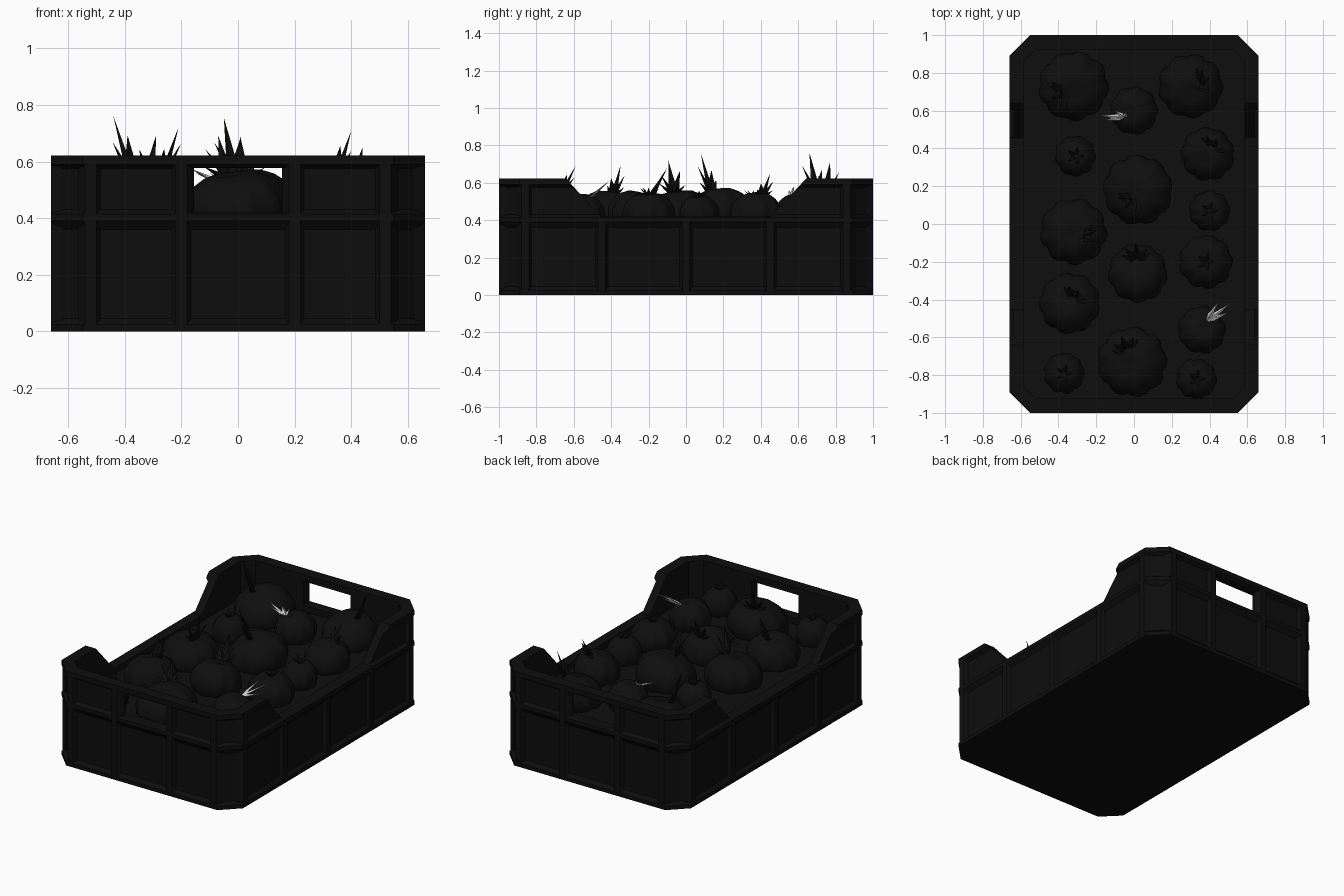
import bpy, bmesh, math, random
from mathutils import Vector, Euler

random.seed(4)
if "Cube" in bpy.data.objects:
    bpy.data.objects.remove(bpy.data.objects["Cube"])


def material(name, value):
    m = bpy.data.materials.new(name)
    m.use_nodes = True
    col = (value, value, value, 1)
    m.diffuse_color = col
    m.node_tree.nodes["Principled BSDF"].inputs["Base Color"].default_value = col
    return m


BLACK = material("black plastic", 0.004)
DARK = material("black fruit", 0.0045)
GREY = material("light grey stem", 0.6)


def make(name, bm, mat):
    bmesh.ops.recalc_face_normals(bm, faces=bm.faces)
    me = bpy.data.meshes.new(name)
    bm.to_mesh(me)
    bm.free()
    me.materials.append(mat)
    ob = bpy.data.objects.new(name, me)
    bpy.context.collection.objects.link(ob)
    return ob


def activate(ob):
    bpy.ops.object.select_all(action='DESELECT')
    ob.select_set(True)
    bpy.context.view_layer.objects.active = ob


def loft(bm, rings):
    """Skin matching rings of points and cap both ends."""
    loops = [[bm.verts.new(p) for p in ring] for ring in rings]
    n = len(loops[0])
    for a, b in zip(loops, loops[1:]):
        for i in range(n):
            j = (i + 1) % n
            bm.faces.new((a[i], a[j], b[j], b[i]))
    bm.faces.new(loops[0])
    bm.faces.new(loops[-1])


def octagon(inset, z):
    x, y, c = 0.66 - inset, 1 - inset, 0.11 - 0.586 * inset
    quarter = [(x, y - c), (x - c, y)]
    pts = quarter + [(-a, b) for a, b in reversed(quarter)]
    pts += [(-a, -b) for a, b in pts]
    return [(a, b, z) for a, b in pts]


def cut(ob, name, rings):
    bm = bmesh.new()
    loft(bm, rings)
    cutter = make(name, bm, BLACK)
    cutter.hide_render = True
    mod = ob.modifiers.new(name, 'BOOLEAN')
    mod.operation, mod.solver, mod.object = 'DIFFERENCE', 'EXACT', cutter
    activate(ob)
    bpy.ops.object.modifier_apply(modifier=name)
    bpy.data.objects.remove(cutter)


# Crate: flanged octagonal shell, outside upwards then down the inside
profile = [(0, 0), (0, .025), (.022, .045), (.022, .36), (0, .39), (0, .415),
           (.022, .43), (.022, .575), (0, .59), (0, .622), (.075, .622), (.075, .05)]
bm = bmesh.new()
loft(bm, [octagon(d, z) for d, z in profile])
crate = make("crate_shell", bm, BLACK)

# Lowered long sides and hand holes in both ends
dip = [(-.455, .42), (.455, .42), (.66, .642), (-.66, .642)]
cut(crate, "side_dip_cutter", [[(x, y, z) for y, z in dip] for x in (-1, 1)])
hole = [(-.172, .42), (.172, .42), (.172, .577), (-.172, .577)]
cut(crate, "hand_hole_cutter", [[(x, y, z) for x, z in hole] for y in (-2, 2)])


# Tapered ribs on the walls
def rib(name, pos, top, on_end, sign):
    wide, narrow, depth = .045, .02, .04
    edge = 1 if on_end else .66
    section = [(pos - wide, edge - depth), (pos + wide, edge - depth),
               (pos + narrow, edge), (pos - narrow, edge)]
    pts = [(a, b * sign) if on_end else (b * sign, a) for a, b in section]
    bm = bmesh.new()
    loft(bm, [[(x, y, z) for x, y in pts] for z in (.01, top)])
    make(name, bm, BLACK)


for s in (-1, 1):
    for x in (-.52, -.2, .2, .52):
        rib("end_rib", x, .61, True, s)
    for y in (-.45, 0, .45):
        rib("side_rib", y, .41, False, s)
    for y in (-.86, .86):
        rib("corner_rib", y, .61, False, s)

# Dark bed filling the crate under the fruit
bm = bmesh.new()
loft(bm, [octagon(.07, z) for z in (.04, .38)])
make("fruit_bed", bm, DARK)


# Ribbed fruit
def fruit(x, y, r, tilt):
    bm = bmesh.new()
    bmesh.ops.create_uvsphere(bm, u_segments=36, v_segments=12, radius=1)
    lobes = 9
    turn = Euler((tilt[0], tilt[1], random.uniform(0, 6)))
    height = .065 + .4 * r
    for v in bm.verts:
        flat = math.hypot(v.co.x, v.co.y)
        ang = math.atan2(v.co.y, v.co.x)
        k = 1 - .09 * (1 - abs(math.sin(ang * lobes / 2))) * flat
        dimple = 1 - .18 * max(0, 1 - flat * 2.5)
        v.co = Vector((v.co.x * r * k, v.co.y * r * k, v.co.z * height * dimple))
        v.co.rotate(turn)
        v.co += Vector((x, y, .43))
    ob = make("fruit", bm, DARK)
    activate(ob)
    bpy.ops.object.shade_smooth_by_angle(angle=math.radians(35))


# Fan of pointed blades growing from a base towards the tips
def blades(name, base, tips, width, mat):
    bm = bmesh.new()
    base = Vector(base)
    for tip in tips:
        d = Vector(tip) - base
        side = d.cross(Vector((0, 0, 1))).normalized() * width
        lift = side.cross(d).normalized() * width * .5
        mid = base + d * .3
        ring = [mid + side, mid + lift, mid - side, mid - lift]
        for end in (base, Vector(tip)):
            e = bm.verts.new(end)
            vs = [bm.verts.new(p) for p in ring]
            for i in range(4):
                bm.faces.new((e, vs[i], vs[(i + 1) % 4]))
    bmesh.ops.remove_doubles(bm, verts=bm.verts, dist=.0001)
    make(name, bm, mat)


# x, y, radius and the tip of the tallest blade (None for a plain crown)
FRUITS = [
    (-.32, .73, .19, (-.44, .66, .76)), (.30, .73, .175, (.40, .77, .71)),
    (.0, .60, .13, "grey"), (-.31, .36, .11, None),
    (.02, .18, .19, (-.05, .08, .755)), (.39, .37, .145, (.44, .45, .65)),
    (.40, .07, .11, None), (-.32, -.04, .18, (-.21, -.095, .72)),
    (.02, -.26, .16, (.01, -.10, .68)), (.38, -.20, .145, None),
    (-.34, -.42, .165, (-.29, -.35, .69)), (.36, -.56, .13, "grey"),
    (-.01, -.73, .19, (-.07, -.59, .69)), (-.37, -.79, .11, None),
    (.33, -.82, .11, None)]

for x, y, r, tip in FRUITS:
    fruit(x, y, r, (random.uniform(-.25, .25), random.uniform(-.25, .25)))
    top = .48 + .4 * r
    if tip == "grey":
        continue
    if tip is None:
        tips = [(x + .05 * math.cos(a), y + .05 * math.sin(a), top + .035)
                for a in (0, 1.3, 2.5, 3.8, 5)]
        blades("fruit_crown", (x, y, top - .01), tips, .012, DARK)
        continue
    # Tall blade, with shorter ones spread beside it
    base = Vector((x, y, top - .02)).lerp(Vector((tip[0], tip[1], top - .02)), .45)
    d = Vector(tip) - base
    across = Vector((-d.y, d.x, 0)).normalized()
    tips = [tip] + [base + d * f + across * o
                    for f, o in ((.7, .06), (.6, -.06), (.3, .08), (.35, -.08))]
    blades("fruit_crown", base, tips, .022, DARK)

# Two pale stems
blades("pale_stem", (-.05, .565, .52),
       [(-.18, .575, .58), (-.15, .55, .56), (-.10, .60, .56), (-.04, .59, .56)], .014, GREY)
blades("pale_stem", (.38, -.515, .52),
       [(.51, -.42, .60), (.45, -.41, .61), (.50, -.47, .55), (.42, -.49, .54)], .014, GREY)
